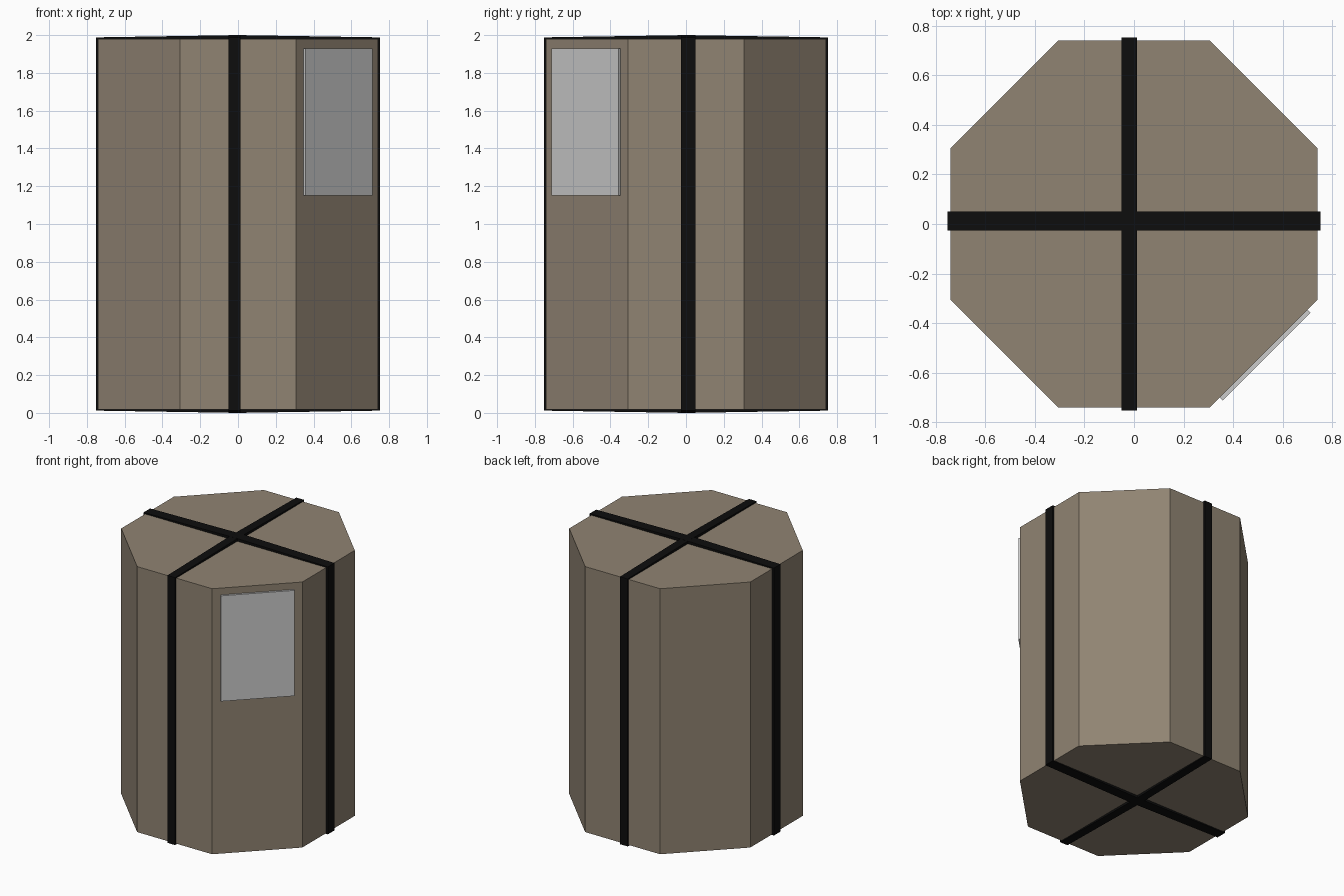
import bpy, bmesh, math
from mathutils import Matrix

if "Cube" in bpy.data.objects:
    bpy.data.objects.remove(bpy.data.objects["Cube"])


def material(name, color):
    m = bpy.data.materials.new(name)
    m.diffuse_color = (*color, 1)
    m.use_nodes = True
    m.node_tree.nodes["Principled BSDF"].inputs["Base Color"].default_value = m.diffuse_color
    return m


def finish(name, bm, mat=None):
    bmesh.ops.recalc_face_normals(bm, faces=bm.faces)
    mesh = bpy.data.meshes.new(name)
    bm.to_mesh(mesh)
    bm.free()
    if mat:
        mesh.materials.append(mat)
    ob = bpy.data.objects.new(name, mesh)
    bpy.context.collection.objects.link(ob)
    return ob


brown = material("cardboard", (0.28, 0.23, 0.17))
black = material("strap_black", (0.004, 0.004, 0.004))

# Octagonal drum
APOTHEM, Z0, Z1 = 0.74, 0.018, 1.98
bm = bmesh.new()
r = APOTHEM / math.cos(math.pi / 8)
bmesh.ops.create_cone(bm, cap_ends=True, segments=8, radius1=r, radius2=r, depth=Z1 - Z0,
                      matrix=Matrix.Translation((0, 0, (Z0 + Z1) / 2)))
# align flats with the axes
if max(v.co.x for v in bm.verts) > APOTHEM + 0.01:
    bmesh.ops.rotate(bm, verts=bm.verts, matrix=Matrix.Rotation(math.pi / 8, 3, 'Z'))
finish("drum", bm, brown)


# Straps: closed bands around the drum, slightly raised at the middle
def strap(name, lo, hi, along_x):
    outer = [(-0.753, 0.012), (0, 0), (0.753, 0.012), (0.753, 1.988), (0, 2), (-0.753, 1.988)]
    inner = [(-0.735, 0.024), (0, 0.024), (0.735, 0.024), (0.735, 1.975), (0, 1.975), (-0.735, 1.975)]
    bm = bmesh.new()

    def ring(points, w):
        return [bm.verts.new((u, w, z) if along_x else (w, u, z)) for u, z in points]

    rings = [ring(outer, lo), ring(outer, hi), ring(inner, hi), ring(inner, lo)]
    for a, b in zip(rings, rings[1:] + rings[:1]):
        for i in range(6):
            j = (i + 1) % 6
            bm.faces.new((a[i], a[j], b[j], b[i]))
    finish(name, bm, black)


strap("side_strap", -0.027, 0.05, True)
strap("front_strap", -0.05, 0.013, False)

# Blank label on the front right facet
bm = bmesh.new()
bmesh.ops.create_cube(bm, size=1)
bmesh.ops.scale(bm, verts=bm.verts, vec=(0.5, 0.02, 0.78))
label = finish("label", bm)
d = (APOTHEM + 0.006) * math.sqrt(0.5)
label.location = (d, -d, 1.54)
label.rotation_euler.z = math.pi / 4
